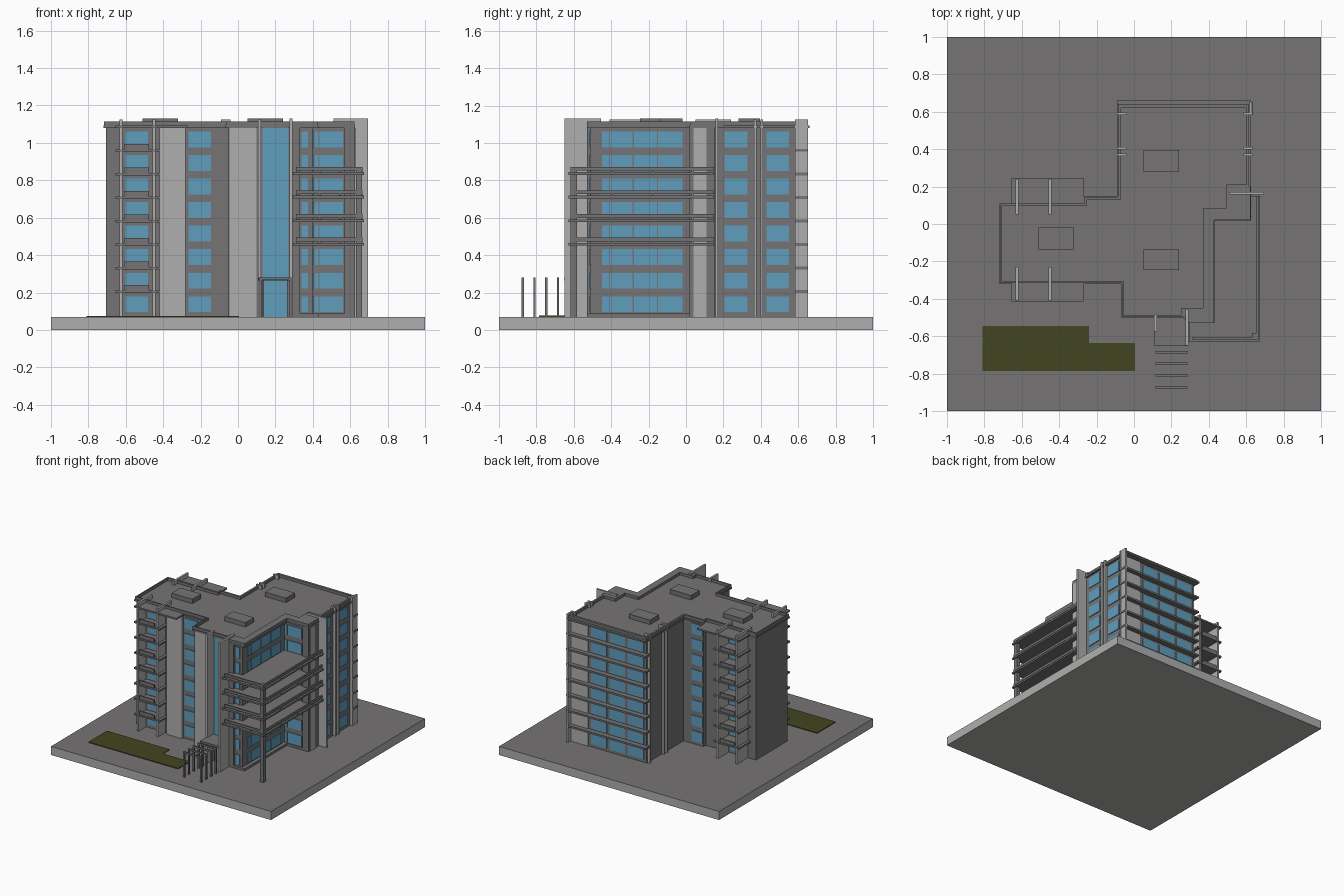
import bpy, bmesh

def mat(name, c):
    m = bpy.data.materials.new(name)
    m.diffuse_color = (*c, 1)
    return m

DARK = mat("dark_grey", (0.18, 0.175, 0.177))
LIGHT = mat("light_concrete", (0.43, 0.43, 0.425))
GLASS = mat("blue_glass", (0.115, 0.34, 0.51))
GRASS = mat("grass_green", (0.055, 0.06, 0.015))

def finish(name, bm, *mats):
    bmesh.ops.recalc_face_normals(bm, faces=bm.faces)
    me = bpy.data.meshes.new(name)
    bm.to_mesh(me)
    bm.free()
    for m in mats:
        me.materials.append(m)
    ob = bpy.data.objects.new(name, me)
    bpy.context.collection.objects.link(ob)
    return ob

def boxes(name, items, m):
    """One object from boxes given as (x0, x1, y0, y1, z0, z1)."""
    bm = bmesh.new()
    for x0, x1, y0, y1, z0, z1 in items:
        vs = bmesh.ops.create_cube(bm, size=1)["verts"]
        for v in vs:
            v.co = (x1 if v.co.x > 0 else x0, y1 if v.co.y > 0 else y0, z1 if v.co.z > 0 else z0)
    return finish(name, bm, m)

def prism(name, pts, z0, z1, m):
    bm = bmesh.new()
    f = bm.faces.new([bm.verts.new((x, y, z0)) for x, y in pts])
    ext = bmesh.ops.extrude_face_region(bm, geom=[f])["geom"]
    for v in ext:
        if isinstance(v, bmesh.types.BMVert):
            v.co.z = z1
    return finish(name, bm, m)

G, TOP, FIN = 0.07, 1.085, 1.125
STEP = 0.1258
LEVELS = [0.198 + STEP * i for i in range(7)]
ROWS = [(0.095 + STEP * i, 0.18 + STEP * i) for i in range(8)]

# ground plate: light sides, dark top
base = boxes("base_plate", [(-1, 1, -1, 1, 0, G)], LIGHT)
base.data.materials.append(DARK)
for p in base.data.polygons:
    if p.normal.z > 0.5:
        p.material_index = 1

# lawn
prism("lawn", [(-.81, -.785), (.005, -.785), (.005, -.635), (-.24, -.635), (-.24, -.545), (-.81, -.545)],
      G, G + .006, GRASS)

# main walls
prism("building_walls", [(-.705, -.31), (-.05, -.31), (-.05, -.49), (.29, -.49), (.29, -.51), (.40, -.51),
      (.40, .03), (.61, .03), (.61, .61), (-.07, .61), (-.07, .13), (-.25, .13), (-.25, .10), (-.705, .10)],
      G, TOP, DARK)

# roof slab with overhangs over the balconies
prism("roof_slab", [(-.72, -.32), (-.655, -.32), (-.655, -.415), (-.27, -.415), (-.27, -.32), (-.07, -.32),
      (-.07, -.5), (.29, -.5), (.29, -.53), (.43, -.53), (.43, .02), (.625, .02), (.625, .66), (-.09, .66),
      (-.09, .15), (-.27, .15), (-.27, .245), (-.655, .245), (-.655, .11), (-.72, .11)],
      1.08, 1.093, DARK)

# roof parapet ring
inner = [(-.705, -.305), (-.055, -.305), (-.055, -.485), (.25, -.485), (.25, -.45), (.37, -.45), (.37, .085),
         (.495, .085), (.495, .21), (.60, .21), (.60, .62), (-.07, .62), (-.07, .13), (-.25, .13),
         (-.25, .095), (-.705, .095)]
outer = [(-.715, -.315), (-.065, -.315), (-.065, -.495), (.285, -.495), (.285, -.528), (.428, -.528), (.428, .022),
         (.623, .022), (.623, .20), (.615, .20), (.615, .64), (-.085, .64), (-.085, .145), (-.265, .145),
         (-.265, .11), (-.715, .11)]
bm = bmesh.new()
rings = [[bm.verts.new((x, y, z)) for x, y in pts]
         for pts, z in ((inner, 1.09), (inner, 1.115), (outer, 1.115), (outer, 1.09))]
n = len(inner)
for k in range(4):
    a, b = rings[k], rings[(k + 1) % 4]
    for i in range(n):
        j = (i + 1) % n
        bm.faces.new((a[i], a[j], b[j], b[i]))
finish("roof_parapet", bm, DARK)

# roof hatches
boxes("roof_hatches", [(-.51, -.32, -.135, -.02, 1.09, 1.13), (.05, .24, -.245, -.135, 1.09, 1.13),
                       (.05, .24, .28, .395, 1.09, 1.13)], DARK)

# light wall panels
boxes("light_panels", [(-.42, -.28, -.33, -.30, G, 1.08), (-.045, .10, -.497, -.48, G, 1.08),
                       (.46, .612, .60, .617, G, 1.08), (.61, .631, .04, .11, G, 1.08)], LIGHT)

# windows in rows: thin plates on the walls
T = .006
south = [(-.60, -.48, -.31), (-.265, -.145, -.31), (.34, .375, -.51), (.408, .43, .03), (.436, .56, .03)]
north = [(-.60, -.48, .10), (-.245, -.145, .13), (.29, .43, .61), (.125, .265, .61), (-.045, .10, .61)]
east = [(-.45, -.412, .40), (-.406, -.285, .40), (-.279, -.155, .40), (-.149, -.02, .40),
        (.205, .33, .61), (.43, .55, .61)]
win = []
for a, b in ROWS:
    win += [(x0, x1, y - T, y + .001, a, b) for x0, x1, y in south]
    win += [(x0, x1, y - .001, y + T, a, b) for x0, x1, y in north]
    win += [(x - .001, x + T, y0, y1, a, b) for y0, y1, x in east]
boxes("windows", win, GLASS)
boxes("stair_glazing", [(.13, .27, -.497, -.489, G, 1.08)], GLASS)

# west wing balconies, front and back
slabs, rails, fins = [], [], []
for z in LEVELS:
    for y0, y1, r in ((-.415, -.30, -.405), (.09, .245, .235)):
        slabs.append((-.655, -.42, y0, y1, z, z + .013))
        rails.append((-.61, -.475, r - .005, r + .005, z + .01, z + .042))
for x in (-.625, -.45):
    for y0, y1 in ((-.41, -.23), (.05, .24)):
        fins.append((x - .008, x + .008, y0, y1, G, FIN))
boxes("west_balcony_slabs", slabs, DARK)
boxes("west_balcony_railings", rails, DARK)
boxes("west_balcony_fins", fins, LIGHT)

# north balcony slabs and the fins at the north wing's sides
boxes("north_balcony_slabs", [(-.09, .635, .585, .652, z, z + .015) for z in LEVELS], DARK)
boxes("north_wing_fins", [(x0, x1, y - .007, y + .007, G, FIN) for y in (.37, .405, .59)
                          for x0, x1 in ((-.09, -.04), (.585, .632))]
      + [(.618, .63, .59, .652, G, FIN)], LIGHT)

# large blade walls that end the corner terraces, and the entrance fin
boxes("blade_walls", [(.274, .29, -.65, -.455, G, 1.13), (.51, .695, .157, .172, G, 1.13),
                      (.108, .124, -.575, -.48, G, FIN)], LIGHT)

# frame around the recessed corner glazing
boxes("corner_frame", [(.29, .43, -.53, .03, G, .088), (.40, .625, .02, .155, G, .088),
                       (.29, .33, -.53, -.50, G, 1.085), (.57, .625, .02, .155, G, 1.085)], DARK)

# corner terraces with open rails
slabs, rails = [], []
for i in range(4):
    z = .452 + STEP * i
    slabs.append((.295, .672, -.628, .15, z, z + .014))
    rails += [(.31, .665, -.618, -.606, z + .022, z + .042), (.653, .665, -.618, .15, z + .022, z + .042)]
    rails += [(x, x + .01, -.617, -.607, z, z + .03) for x in (.31, .43, .54)]
    rails += [(.654, .664, y, y + .01, z, z + .03) for y in (-.4, -.18, .03)]
boxes("corner_terrace_slabs", slabs, DARK)
boxes("corner_terrace_rails", rails, DARK)
boxes("corner_column", [(.63, .662, -.617, -.582, G, .87)], DARK)

# entrance canopy, door frame and freestanding portal frames
boxes("entrance_canopy", [(.11, .287, -.652, -.49, .264, .28), (.115, .13, -.645, -.63, G, .27)], DARK)
boxes("door_frame", [(.124, .138, -.51, -.49, G, .265), (.262, .276, -.51, -.49, G, .265)], DARK)
portals = []
for y in (-.685, -.747, -.81, -.873):
    portals += [(.115, .285, y - .006, y + .006, .266, .28),
                (.115, .128, y - .006, y + .006, G, .27), (.272, .285, y - .006, y + .006, G, .27)]
boxes("portal_frames", portals, DARK)
